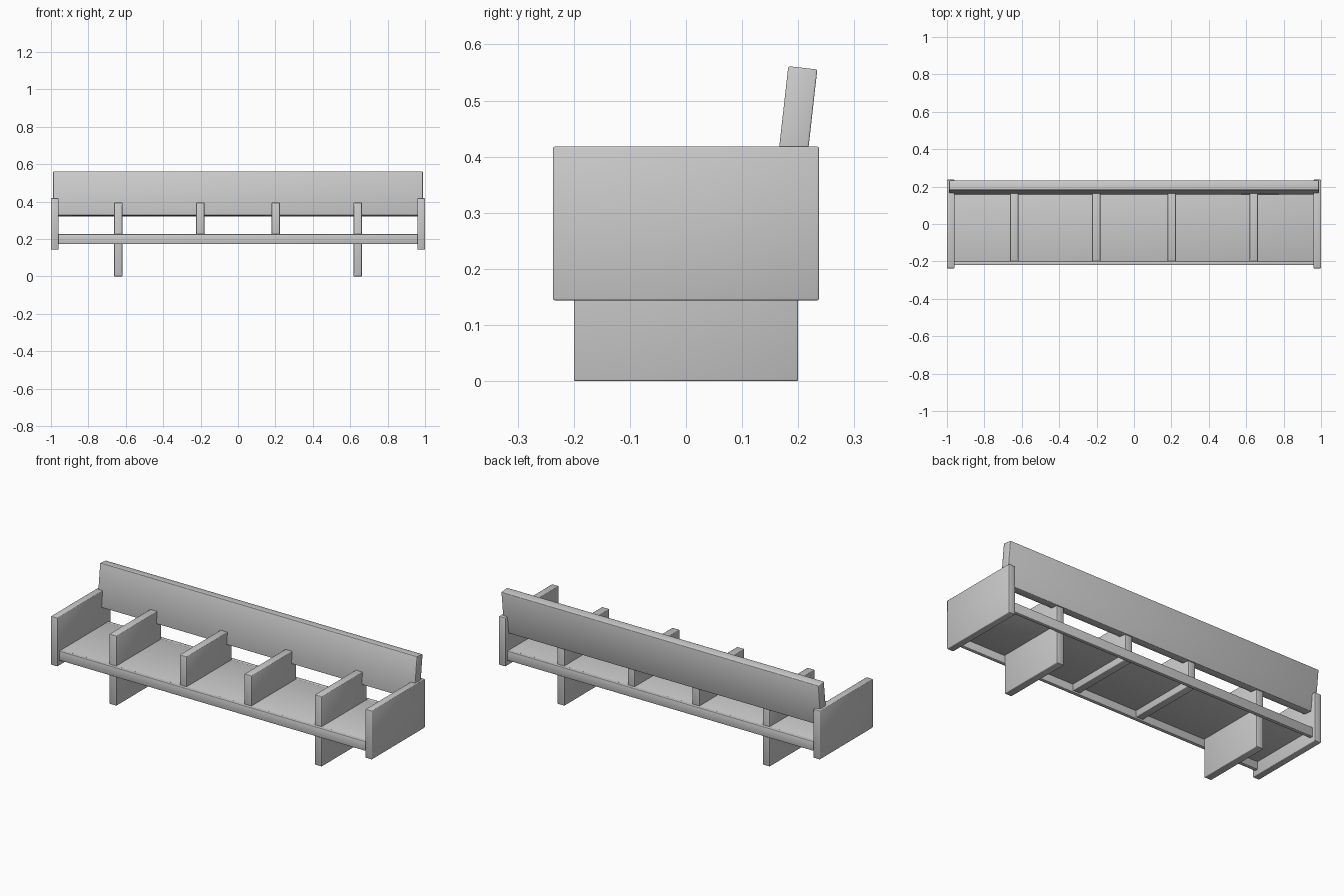
import bpy
import math

if "Cube" in bpy.data.objects:
    bpy.data.objects.remove(bpy.data.objects["Cube"])


def board(name, center, size, tilt=0.0, round_edge=0.003):
    """Box-shaped board with softly rounded edges."""
    bpy.ops.mesh.primitive_cube_add(size=1, location=center)
    ob = bpy.context.object
    ob.name = name
    ob.scale = size
    bpy.ops.object.transform_apply(location=False, rotation=False, scale=True)
    ob.rotation_euler.x = tilt
    bev = ob.modifiers.new("soft_edges", 'BEVEL')
    bev.width = round_edge
    bev.segments = 2
    bpy.ops.object.shade_smooth()
    return ob


def upright(name, x, width, depth, bottom, top):
    """Vertical board standing across the bench."""
    return board(name, (x, 0, (bottom + top) / 2), (width, depth, top - bottom))


# Thin seat sheet carried by a front and a rear rail, hollow below
board("seat", (0, 0, 0.2205), (1.94, 0.438, 0.009), round_edge=0.001)
for end, s in (("front", -1), ("rear", 1)):
    board(f"seat_rail_{end}", (0, s * 0.21, 0.199), (1.94, 0.02, 0.053))

# Backrest leaning slightly to the rear
board("backrest", (0, 0.195, 0.441), (1.976, 0.052, 0.236), math.radians(-6.4))

for side, s in (("left", -1), ("right", 1)):
    # End panels
    upright(f"end_panel_{side}", s * 0.98, 0.04, 0.474, 0.144, 0.418)
    # Leg boards that carry on upward as outer dividers
    upright(f"leg_divider_{side}", s * 0.64, 0.044, 0.4, 0.0, 0.394)
    # Inner dividers reaching through the seat into the hollow
    upright(f"inner_divider_{side}", s * 0.202, 0.044, 0.4, 0.18, 0.394)
